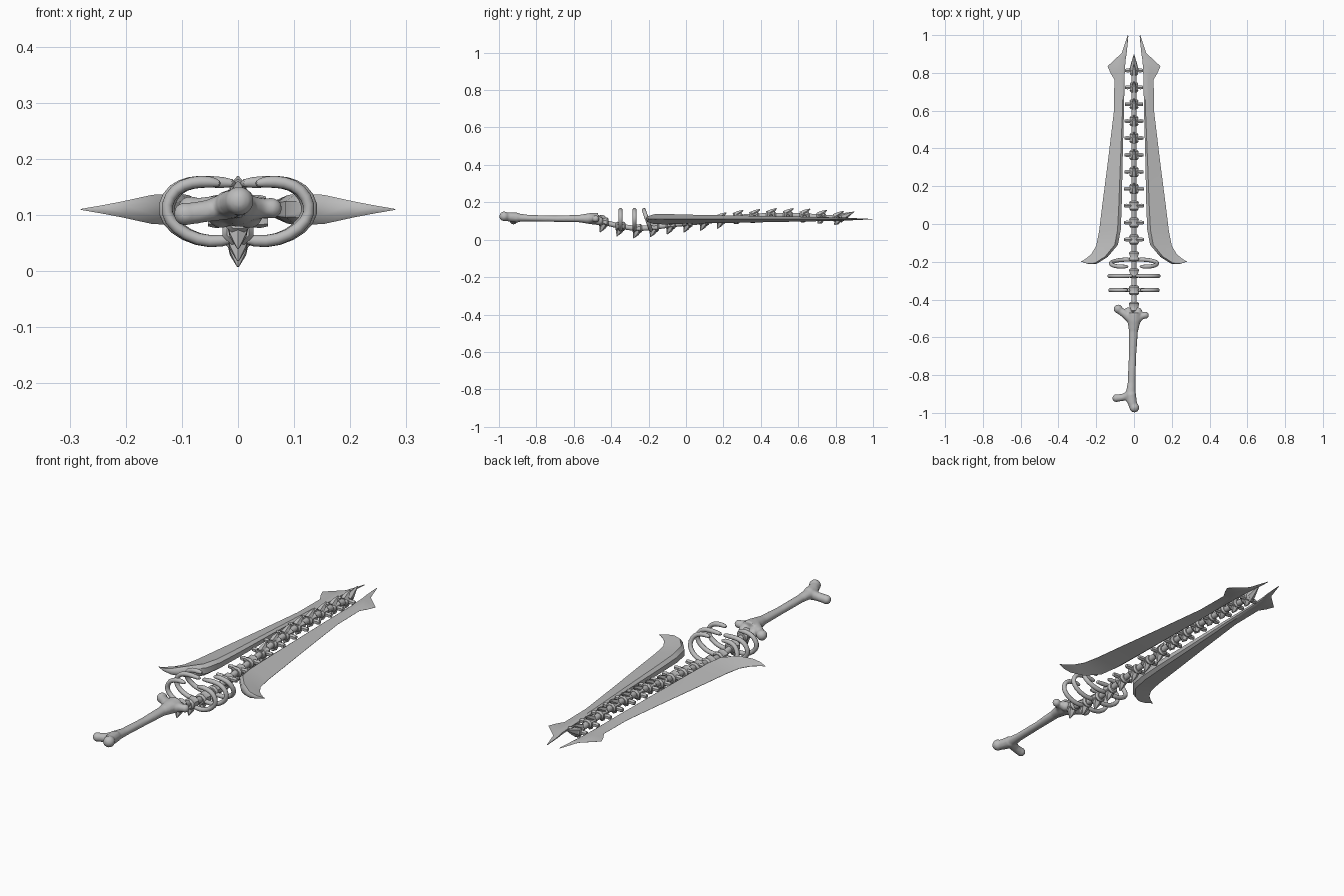
import bpy, bmesh, math
from mathutils import Vector

cube = bpy.data.objects.get("Cube")
if cube:
    bpy.data.objects.remove(cube)

bone = bpy.data.materials.new("bone_grey")
bone.use_nodes = True
GREY = (0.5, 0.5, 0.5, 1)
bone.diffuse_color = GREY
bone.node_tree.nodes["Principled BSDF"].inputs["Base Color"].default_value = GREY
X, Y, Z = Vector((1, 0, 0)), Vector((0, 1, 0)), Vector((0, 0, 1))


def finish(bm, name, angle=50, subsurf=0):
    bmesh.ops.recalc_face_normals(bm, faces=bm.faces)
    mesh = bpy.data.meshes.new(name)
    bm.to_mesh(mesh)
    bm.free()
    mesh.materials.append(bone)
    ob = bpy.data.objects.new(name, mesh)
    bpy.context.collection.objects.link(ob)
    if subsurf:
        ob.modifiers.new("round", 'SUBSURF').levels = subsurf
        ob.modifiers["round"].render_levels = subsurf
    bpy.ops.object.select_all(action='DESELECT')
    ob.select_set(True)
    bpy.context.view_layer.objects.active = ob
    bpy.ops.object.shade_smooth_by_angle(angle=math.radians(angle))
    return ob


def skin(bm, loops):
    """Close a row of equal point loops into a capped skin."""
    rings = [[bm.verts.new(p) for p in loop] for loop in loops]
    n = len(rings[0])
    for a, b in zip(rings, rings[1:]):
        for i in range(n):
            j = (i + 1) % n
            bm.faces.new((a[i], a[j], b[j], b[i]))
    bm.faces.new(rings[0])
    bm.faces.new(rings[-1])


def tube(bm, pts, radii, ref, sides=8, squash=1.0):
    """Tube through pts; squash scales it along the ref direction."""
    pts = [Vector(p) for p in pts]
    loops = []
    for i, (p, r) in enumerate(zip(pts, radii)):
        t = (pts[min(i + 1, len(pts) - 1)] - pts[max(i - 1, 0)]).normalized()
        u = t.cross(ref).normalized()
        v = u.cross(t)
        angles = [2 * math.pi * (k + 0.5) / sides for k in range(sides)]
        loops.append([p + r * (u * math.cos(a) + v * math.sin(a) * squash) for a in angles])
    skin(bm, loops)


def lerp_table(table, y):
    for (y0, z0), (y1, z1) in zip(table, table[1:]):
        if y <= y1:
            return z0 + (z1 - z0) * (y - y0) / (y1 - y0)
    return table[-1][1]


# Blades: wedge section, thick inner back and sharp outer edge
STATIONS = [  # inner x, inner y, outer x, outer y, half thickness
    (.03, .995, .033, 1.0, .001), (.038, .91, .065, .905, .005),
    (.045, .865, .14, .835, .008), (.048, .82, .125, .8, .009),
    (.05, .77, .104, .765, .01), (.053, .6, .106, .6, .013),
    (.06, .34, .137, .34, .018), (.065, .1, .168, .1, .022),
    (.07, -.03, .185, -.04, .025), (.085, -.11, .2, -.115, .028),
    (.14, -.175, .225, -.158, .026), (.2, -.212, .25, -.18, .014),
    (.24, -.213, .268, -.192, .007), (.279, -.199, .281, -.198, .001)]
for side, label in ((1, "left"), (-1, "right")):
    bm = bmesh.new()
    loops = []
    for ix, iy, ox, oy, t in STATIONS:
        section = ((0, -.5), (0, .5), (.15, 1), (.5, .6), (1, .03), (1, -.03), (.5, -.6), (.15, -1))
        loops.append([(side * (ix + (ox - ix) * f), iy + (oy - iy) * f, .11 + t * h)
                      for f, h in section])
    skin(bm, loops)
    finish(bm, label + "_blade", 40)

# Spine: spool-shaped vertebrae on a gently bent line
SPINE = [(-.46, .10), (-.37, .075), (-.28, .06), (-.19, .063), (-.1, .078), (0, .088),
         (.17, .105), (.27, .12), (.45, .13), (.6, .13), (.81, .115)]
bm = bmesh.new()
cord = [(0, -.46 + .0635 * i, lerp_table(SPINE, -.46 + .0635 * i)) for i in range(21)]
tube(bm, cord, [.015] * len(cord), Z)
finish(bm, "spinal_cord")
for i in range(15):
    y = -.44 + .0895 * i
    z = lerp_table(SPINE, y)
    s = 1 - .014 * i
    bm = bmesh.new()
    ends = (-.026, -.018, 0, .018, .026)
    tube(bm, [(0, y + d, z) for d in ends],
         [r * s for r in (.022, .03, .024, .03, .022)], Z, 8, .9)
    # spinous process, below
    drop = .054 * s if i < 8 else .034
    tube(bm, [(0, y, z - .01), (0, y - .008, z - .03 * s), (0, y - .02, z - drop)],
         [.022 * s, .017 * s, .002], Y, 6)
    # leaning crest, above
    if i > 6:
        tube(bm, [(0, y - .02, z + .008), (0, y + .005, z + .022), (0, y + .03, z + .037)],
             [.018, .014, .003], X, 6)
    # transverse bar with knobbed ends
    if i > 3:
        w = .056 - .0006 * i
        tube(bm, [(x * w, y, z + .3 * (.11 - z)) for x in (-1, -.75, 0, .75, 1)],
             [.009, .012, .009, .012, .009], Z, 6)
    finish(bm, "vertebra_%02d" % (i + 1), 45)
bm = bmesh.new()
tube(bm, [(0, .82, .115), (0, .85, .127), (0, .9, .15)], [.026, .017, .001], Z, 6)
finish(bm, "spine_tip")

# Ribs: curved bars rising from the spine and turning in at the top
RIB = [(.008, .058), (.05, .05), (.095, .063), (.127, .09), (.132, .118),
       (.115, .147), (.085, .159), (.05, .16)]
for n, (y, tilt, scale, closed) in enumerate(
        ((-.35, 0, .98, False), (-.275, 0, 1.02, True), (-.205, -.35, .95, False))):
    for side, label in ((1, "left"), (-1, "right")):
        path = RIB + [(.0, .156)] if closed else RIB + [(.03, .155)]
        pts = [(side * x * scale, y + tilt * (z - .1), z) for x, z in path]
        radii = [.012] * (len(pts) - 1) + [.01 if closed else .006]
        bm = bmesh.new()
        tube(bm, pts, radii, Y, 8)
        finish(bm, "%s_rib_%d" % (label, n + 1), 60, 1)

# Grip: a long bone with two knobs at each end, fused together
bm = bmesh.new()
tube(bm, [(0, -.47, .112), (.0, -.51, .113), (-.003, -.57, .113), (-.008, -.7, .112),
          (-.013, -.84, .115), (-.018, -.9, .118), (-.012, -.94, .12)],
     [.04, .036, .024, .02, .021, .027, .028], Z, 12, .85)
tube(bm, [(-.01, -.51, .112), (-.05, -.475, .112), (-.08, -.455, .11)], [.025, .022, .02], Z, 10)
tube(bm, [(.005, -.52, .112), (.035, -.49, .112), (.06, -.482, .112)], [.024, .02, .016], Z, 10)
tube(bm, [(-.015, -.9, .117), (-.055, -.917, .107), (-.09, -.922, .102)], [.025, .02, .02], Z, 10)
tube(bm, [(-.016, -.9, .118), (-.008, -.95, .122), (.0, -.985, .126)], [.027, .025, .02], Z, 10)
for x, y, z, r in ((-.084, -.45, .11, .024), (.06, -.483, .112, .019), (.02, -.465, .1, .024),
                   (-.03, -.465, .1, .024), (-.094, -.922, .102, .021), (.002, -.972, .125, .026)):
    ball = bmesh.ops.create_icosphere(bm, subdivisions=3, radius=r)["verts"]
    bmesh.ops.translate(bm, verts=ball, vec=(x, y, z))
grip = finish(bm, "grip_bone", 60)
fuse = grip.modifiers.new("fuse", 'REMESH')
fuse.mode = 'VOXEL'
fuse.voxel_size = .005
fuse.use_smooth_shade = True
soften = grip.modifiers.new("soften", 'SMOOTH')
soften.factor = .5
soften.iterations = 5
